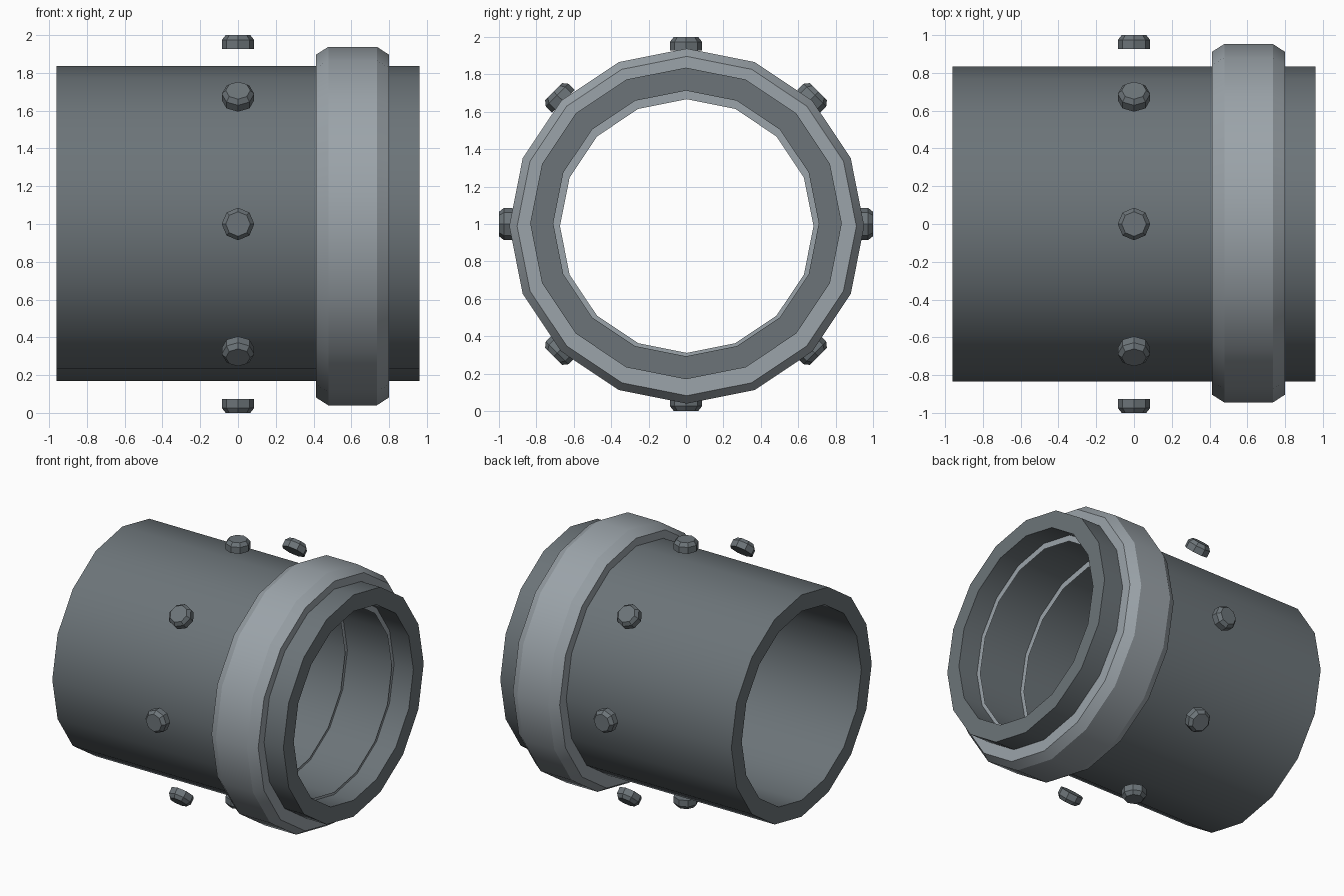
import bpy, bmesh, math
from mathutils import Matrix

if "Cube" in bpy.data.objects:
    bpy.data.objects.remove(bpy.data.objects["Cube"])


def material(name, rgb):
    m = bpy.data.materials.new(name)
    m.diffuse_color = (*rgb, 1)
    m.use_nodes = True
    m.node_tree.nodes["Principled BSDF"].inputs["Base Color"].default_value = m.diffuse_color
    return m


def lathe(name, profile, sides, closed, mat, matrix):
    """Revolve (height, radius) points about local z; radius 0 becomes a pole."""
    bm = bmesh.new()
    rings = []
    for h, r in profile:
        if r == 0:
            rings.append([bm.verts.new((0, 0, h))] * sides)
        else:
            rings.append([bm.verts.new((r * math.cos(math.tau * i / sides),
                                        r * math.sin(math.tau * i / sides), h))
                          for i in range(sides)])
    pairs = list(zip(rings, rings[1:] + rings[:1]))
    for a, b in pairs if closed else pairs[:-1]:
        for i in range(sides):
            j = (i + 1) % sides
            bm.faces.new(list(dict.fromkeys((a[i], a[j], b[j], b[i]))))
    # merge flat triangle fans into single cap faces
    bmesh.ops.dissolve_verts(bm, verts=[v for v in bm.verts if v.co.xy.length < 1e-6])
    mesh = bpy.data.meshes.new(name)
    bm.to_mesh(mesh)
    bm.free()
    mesh.materials.append(mat)
    ob = bpy.data.objects.new(name, mesh)
    bpy.context.collection.objects.link(ob)
    ob.matrix_world = matrix
    return ob


dark = material("dark_metal", (0.15, 0.175, 0.19))
light = material("light_metal", (0.33, 0.37, 0.40))
along_x = Matrix.Rotation(math.pi / 2, 4, 'Y')   # local z -> world x

# Thick-walled pipe
pipe = lathe("pipe", [(-0.96, 0.71), (-0.96, 0.833), (0.96, 0.833), (0.96, 0.71)],
             16, True, dark, Matrix.Translation((0, 0, 1.003)) @ along_x)

# Chamfered collar: outer wall and end flanges, open on the inside
collar = lathe("collar", [(0.412, 0.678), (0.412, 0.907), (0.478, 0.949),
                          (0.735, 0.949), (0.8, 0.907), (0.8, 0.678)],
               16, False, light, Matrix.Translation((0, 0.004, 0.989)) @ along_x)

# Eight octagonal bolt heads around the middle
bolts = []
for k in range(8):
    turn = Matrix.Translation((0, 0, 1)) @ Matrix.Rotation(k * math.pi / 4, 4, 'X')
    bolts.append(lathe("bolt_%d" % (k + 1),
                       [(0.927, 0), (0.927, 0.086), (0.974, 0.086), (1.0, 0.065), (1.0, 0)],
                       8, False, dark, turn))

# Smooth the round walls, keep the real edges sharp
bpy.ops.object.select_all(action='DESELECT')
for ob in (pipe, collar):
    ob.select_set(True)
bpy.context.view_layer.objects.active = pipe
bpy.ops.object.shade_smooth_by_angle(angle=math.radians(30))
